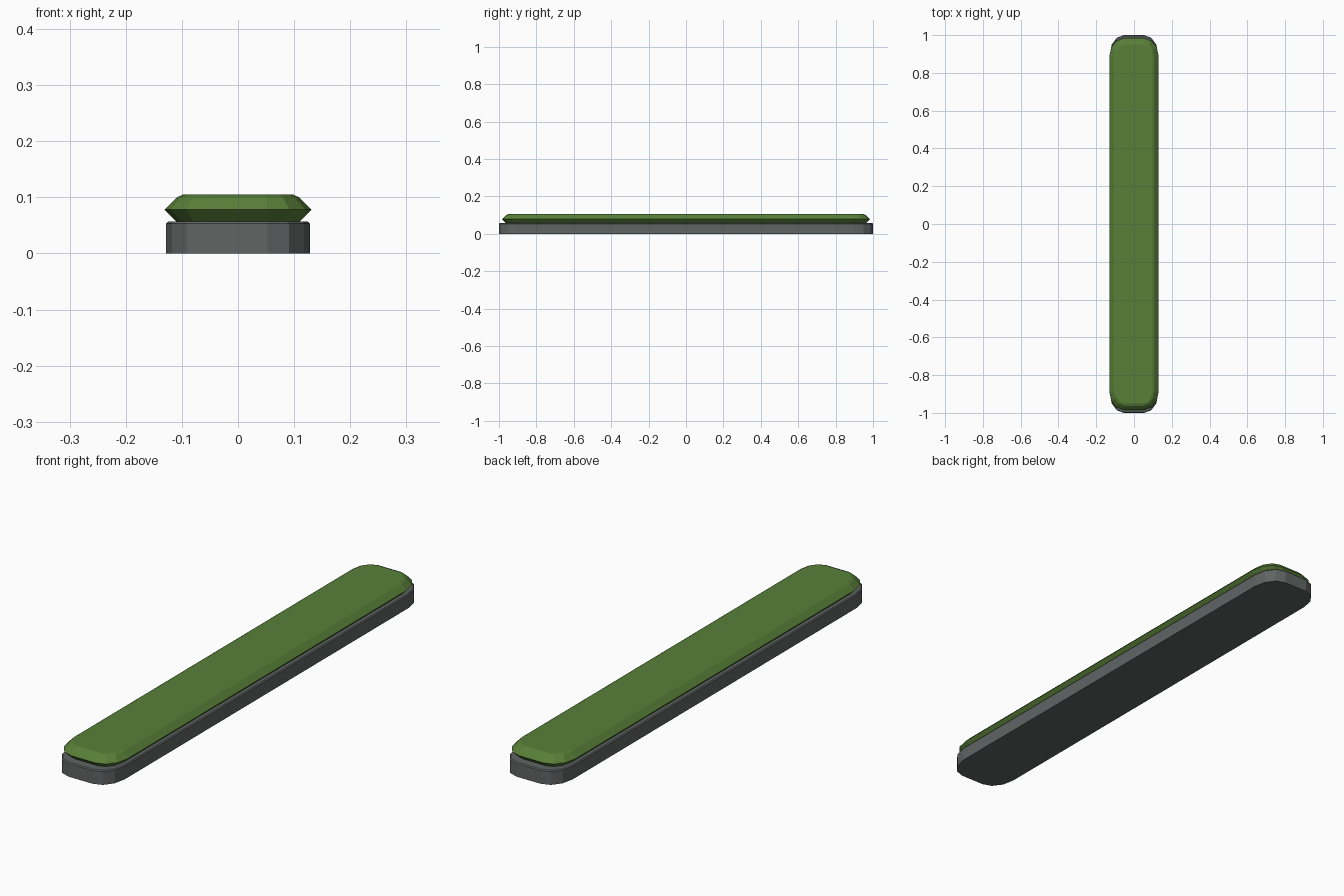
import bpy, bmesh, math

if "Cube" in bpy.data.objects:
    bpy.data.objects.remove(bpy.data.objects["Cube"])


def material(name, rgb):
    m = bpy.data.materials.new(name)
    m.diffuse_color = (*rgb, 1)
    m.use_nodes = True
    m.node_tree.nodes["Principled BSDF"].inputs["Base Color"].default_value = m.diffuse_color
    return m


def outline(hx, hy, rx, ry, steps=3):
    """Rounded rectangle with elliptical corners, counter-clockwise."""
    pts = []
    for q, (sx, sy) in enumerate([(1, 1), (-1, 1), (-1, -1), (1, -1)]):
        for i in range(steps + 1):
            a = math.pi / 2 * (q + i / steps)
            pts.append((sx * (hx - rx) + rx * math.cos(a),
                        sy * (hy - ry) + ry * math.sin(a)))
    return pts


def loft(name, rings, mat):
    """Stack of rounded rectangles (z, hx, hy, rx, ry), capped at both ends."""
    bm = bmesh.new()
    loops = [[bm.verts.new((x, y, z)) for x, y in outline(hx, hy, rx, ry)]
             for z, hx, hy, rx, ry in rings]
    n = len(loops[0])
    for a, b in zip(loops, loops[1:]):
        for i in range(n):
            j = (i + 1) % n
            bm.faces.new((a[i], a[j], b[j], b[i]))
    bm.faces.new(loops[0][::-1])
    bm.faces.new(loops[-1])
    me = bpy.data.meshes.new(name)
    bm.to_mesh(me)
    bm.free()
    me.materials.append(mat)
    ob = bpy.data.objects.new(name, me)
    bpy.context.collection.objects.link(ob)
    return ob


grey = material("slate grey", (0.115, 0.130, 0.127))
green = material("moss green", (0.098, 0.215, 0.040))

# Stone kerb base with a fine chamfer on its top edge
loft("base", [
    (0.0, 0.128, 1.0, 0.075, 0.10),
    (0.053, 0.128, 1.0, 0.075, 0.10),
    (0.057, 0.124, 0.996, 0.071, 0.096),
], grey)

# Grass pad: undercut below, widest at the rim, bevelled on top
loft("grass_pad", [
    (0.057, 0.110, 0.962, 0.060, 0.080),
    (0.078, 0.131, 0.984, 0.078, 0.100),
    (0.100, 0.109, 0.963, 0.058, 0.080),
    (0.105, 0.098, 0.951, 0.048, 0.070),
], green)
